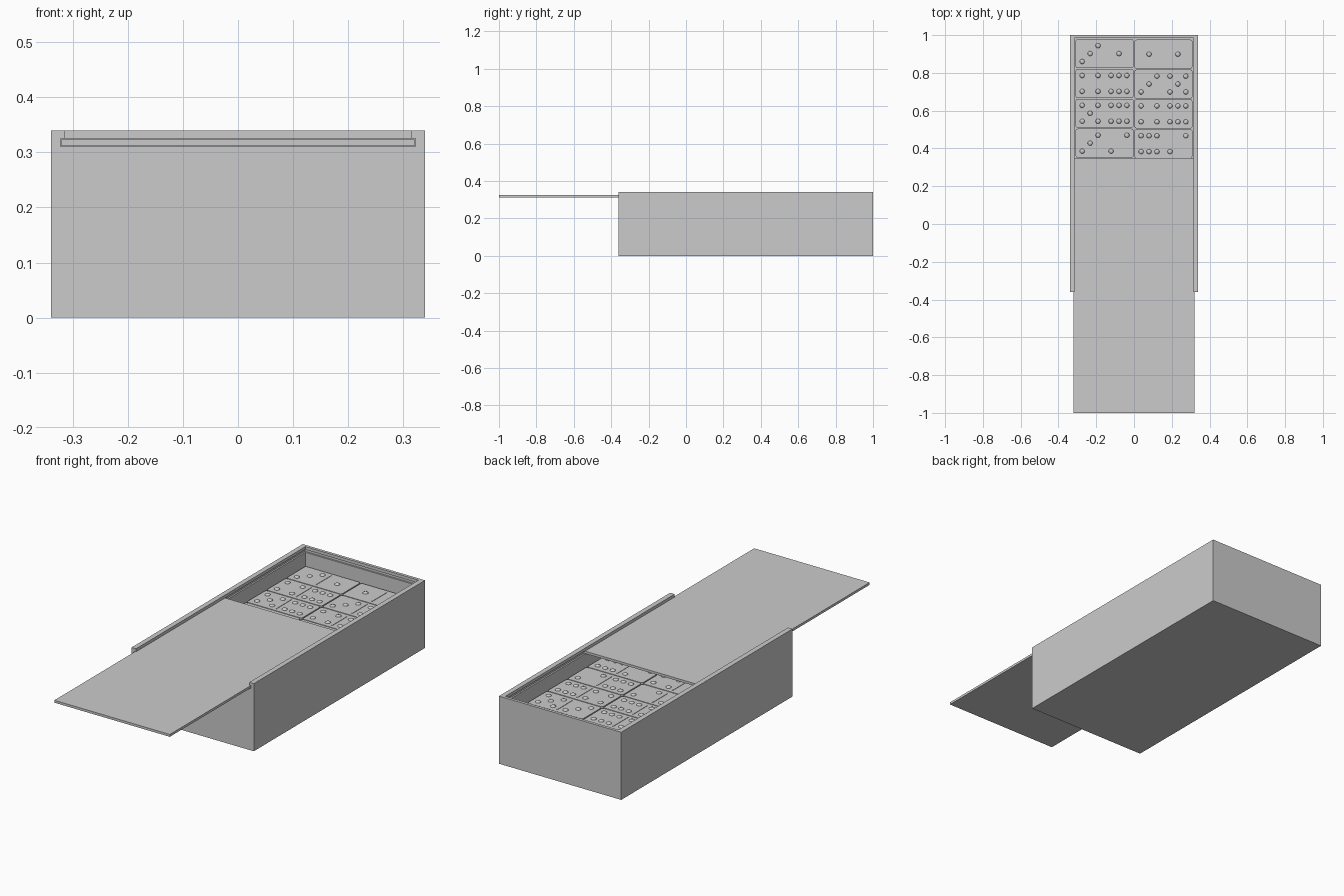
import bpy, bmesh, random
from mathutils import Matrix

if "Cube" in bpy.data.objects:
    bpy.data.objects.remove(bpy.data.objects["Cube"])

random.seed(4)


def link(name, bm):
    mesh = bpy.data.meshes.new(name)
    bm.to_mesh(mesh)
    bm.free()
    ob = bpy.data.objects.new(name, mesh)
    bpy.context.collection.objects.link(ob)
    return ob


def add_block(bm, lo, hi):
    size = [b - a for a, b in zip(lo, hi)]
    mid = [(a + b) / 2 for a, b in zip(lo, hi)]
    m = Matrix.Translation(mid) @ Matrix.Diagonal((*size, 1))
    return bmesh.ops.create_cube(bm, size=1, matrix=m)['verts']


def block(name, lo, hi):
    bm = bmesh.new()
    add_block(bm, lo, hi)
    return link(name, bm)


# Box: solid block with cavity, lid groove and top opening cut out
box = block("box", (-0.34, -0.36, 0), (0.34, 1.0, 0.34))
cutters = [
    block("cavity_cutter", (-0.315, -0.335, 0.02), (0.315, 0.985, 0.318)),
    block("groove_cutter", (-0.323, -0.5, 0.311), (0.323, 0.993, 0.325)),
    block("opening_cutter", (-0.315, -0.5, 0.318), (0.315, 0.985, 0.4)),
]
for c in cutters:
    mod = box.modifiers.new(c.name, 'BOOLEAN')
    mod.operation = 'DIFFERENCE'
    mod.solver = 'EXACT'
    mod.object = c
bpy.context.view_layer.objects.active = box
for c in cutters:
    bpy.ops.object.modifier_apply(modifier=c.name)
for c in cutters:
    bpy.data.objects.remove(c)

# Sliding lid, half drawn out of the front
block("sliding_lid", (-0.321, -1.0, 0.312), (0.321, 0.35, 0.324))

# Domino tiles
LEN, WID, THICK = 0.306, 0.153, 0.075
PIPS = {0: "", 1: "e", 2: "ai", 3: "aei", 4: "acgi", 5: "acegi", 6: "abcghi"}


def pip_spots(count):
    step = 0.042
    for letter in PIPS[count]:
        k = ord(letter) - ord("a")
        yield (k % 3 - 1) * step, (k // 3 - 1) * step


def tile_mesh(left, right, marked):
    bm = bmesh.new()
    add_block(bm, (-LEN / 2, -WID / 2, 0), (LEN / 2, WID / 2, THICK))
    upright = [e for e in bm.edges
               if abs(e.verts[0].co.z - e.verts[1].co.z) > 0.01]
    bmesh.ops.bevel(bm, geom=upright, offset=0.01, segments=3,
                    profile=0.5, affect='EDGES')
    if marked:
        # Centre bar and domed pips
        add_block(bm, (-0.002, -0.06, THICK - 0.003), (0.002, 0.06, THICK + 0.002))
        for cx, count in ((-LEN / 4, left), (LEN / 4, right)):
            for px, py in pip_spots(count):
                m = (Matrix.Translation((cx + px, py, THICK))
                     @ Matrix.Diagonal((0.013, 0.013, 0.007, 1)))
                bmesh.ops.create_uvsphere(bm, u_segments=16, v_segments=8,
                                          radius=1, matrix=m)
    return bm


for layer in range(3):
    for row in range(8):
        for col, x in enumerate((-0.156, 0.156)):
            bm = tile_mesh(random.randint(1, 6), random.randint(1, 6), layer == 2)
            tile = link(f"domino_{layer}_{row}_{col}", bm)
            tile.location = (x, 0.902 - 0.003 * col - 0.158 * row,
                             0.02 + layer * THICK)
            bpy.ops.object.select_all(action='DESELECT')
            tile.select_set(True)
            bpy.context.view_layer.objects.active = tile
            bpy.ops.object.shade_smooth_by_angle(angle=0.7)
